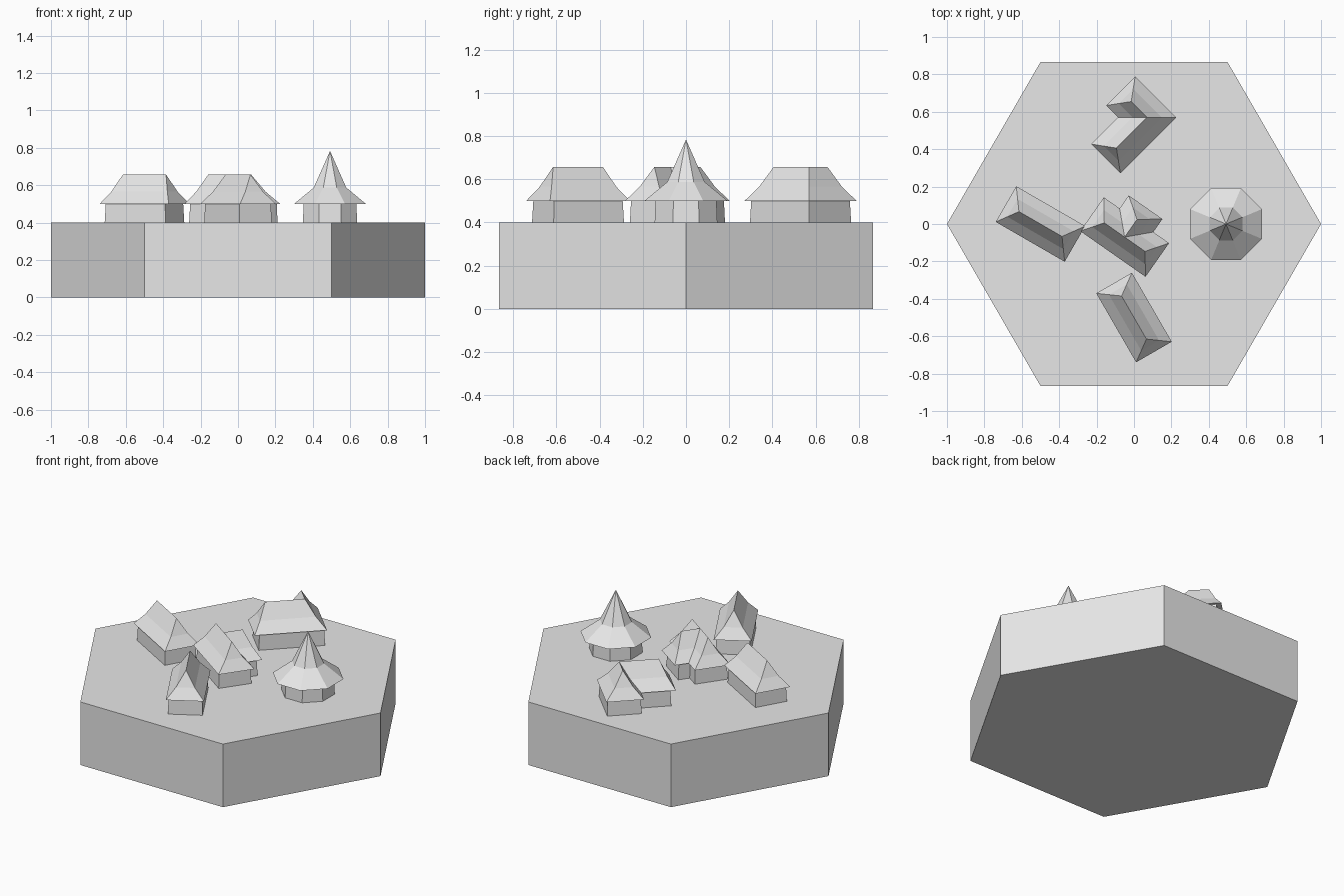
import bpy
import bmesh
from math import cos, sin, pi, radians
from mathutils import Vector

cube = bpy.data.objects.get("Cube")
if cube:
    bpy.data.objects.remove(cube, do_unlink=True)

# One flat colour for everything
grey = bpy.data.materials.new("plain_grey")
grey.use_nodes = True
grey.diffuse_color = (0.8, 0.8, 0.8, 1)
grey.node_tree.nodes["Principled BSDF"].inputs["Base Color"].default_value = (0.8, 0.8, 0.8, 1)

GROUND, EAVE, BEND, RIDGE = 0.4, 0.5, 0.565, 0.657
RIDGE_HALF = 0.133


def loft(name, rings):
    """Skin a stack of (outline, height) rings; collapsed rings become ridges or tips."""
    bm = bmesh.new()
    loops = [[bm.verts.new((p.x, p.y, z)) for p in outline] for outline, z in rings]
    for low, high in zip(loops, loops[1:]):
        for i in range(len(low)):
            j = (i + 1) % len(low)
            bm.faces.new((low[i], low[j], high[j], high[i]))
    bm.faces.new(loops[0][::-1])
    top = loops[-1]
    if min((a.co - b.co).length for a, b in zip(top, top[1:] + top[:1])) > 1e-4:
        bm.faces.new(top)
    bmesh.ops.remove_doubles(bm, verts=bm.verts, dist=1e-4)
    bmesh.ops.recalc_face_normals(bm, faces=bm.faces)
    mesh = bpy.data.meshes.new(name)
    bm.to_mesh(mesh)
    bm.free()
    mesh.materials.append(grey)
    obj = bpy.data.objects.new(name, mesh)
    bpy.context.collection.objects.link(obj)
    return obj


def polygon(sides, radius, centre=(0, 0), turn=0.0):
    return [Vector(centre) + radius * Vector((cos(turn + 2 * pi * i / sides),
                                              sin(turn + 2 * pi * i / sides)))
            for i in range(sides)]


def band(path, width, extend):
    """Outline of a mitred strip around a ridge path, lengthened at both ends."""
    pts = [Vector(p) for p in path]
    dirs = [(b - a).normalized() for a, b in zip(pts, pts[1:])]
    normals = [Vector((-d.y, d.x)) for d in dirs]
    pts[0] = pts[0] - dirs[0] * extend
    pts[-1] = pts[-1] + dirs[-1] * extend
    offsets = [normals[0]]
    for a, b in zip(normals, normals[1:]):
        offsets.append((a + b) / (1 + a.dot(b)))
    offsets.append(normals[-1])
    left = [p + o * width for p, o in zip(pts, offsets)]
    right = [p - o * width for p, o in zip(pts, offsets)]
    return right + left[::-1]


def house(name, path):
    """Slightly battered walls under a flared hip roof."""
    loft(name + "_walls", [(band(path, 0.10, 0.055), GROUND),
                           (band(path, 0.097, 0.05), EAVE)])
    loft(name + "_roof", [(band(path, 0.11, 0.08), EAVE),
                          (band(path, 0.055, 0.04), BEND),
                          (band(path, 0, 0), RIDGE)])


def ray(centre, degrees, distance):
    a = radians(degrees)
    return Vector(centre) + distance * Vector((cos(a), sin(a)))


def straight(centre, degrees):
    return [ray(centre, degrees, -RIDGE_HALF), ray(centre, degrees, RIDGE_HALF)]


# Hexagonal base
loft("hexagon_base", [(polygon(6, 1), 0), (polygon(6, 1), GROUND)])

# Straight houses
house("right_house", straight((-0.5, 0), -30))
house("front_house", straight((0, -0.5), -60))

# Corner house at the back
corner = (0.07, 0.57)
house("back_corner_house", [ray(corner, 225, 0.232), corner, ray(corner, 135, 0.12)])

# Middle house with a cross wing
middle = (-0.05, -0.07)
house("middle_house", straight(middle, -35))
house("middle_wing", [middle, ray(middle, 55, 0.115)])


# Eight-sided tower with a flared spire
def octagon(apothem):
    return polygon(8, apothem / cos(pi / 8), (0.492, 0), pi / 8)


loft("tower_walls", [(octagon(0.145), GROUND), (octagon(0.141), EAVE)])
loft("tower_spire", [(octagon(0.192), EAVE), (octagon(0.087), 0.587), (octagon(0), 0.783)])
